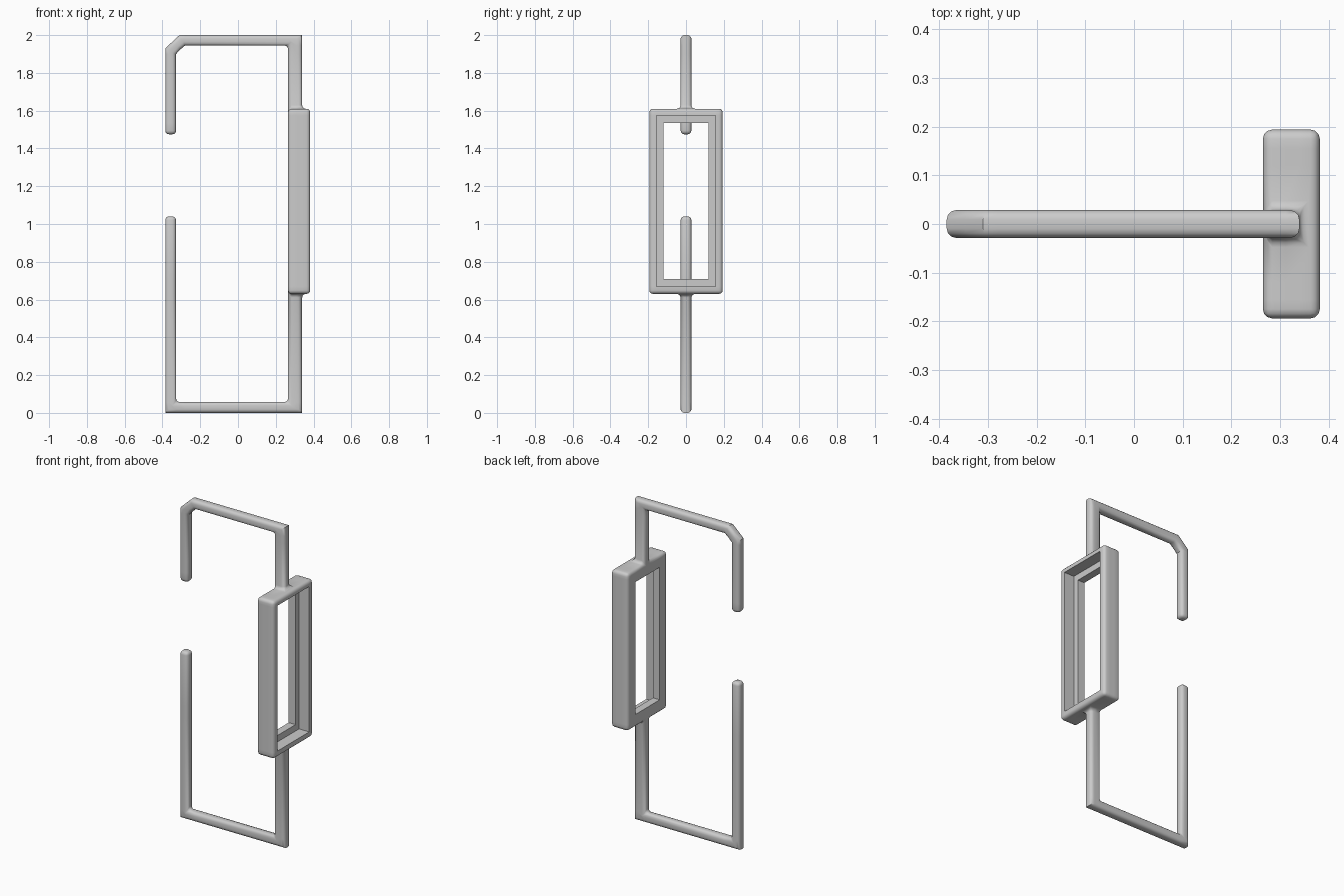
import bpy, bmesh, math
from itertools import product

if "Cube" in bpy.data.objects:
    bpy.data.objects.remove(bpy.data.objects["Cube"])

# Solid blocks (x0, x1, y0, y1, z0, z1)
B = 0.0285                                   # half thickness of the bars
SOLID = [
    (-0.385, -0.328, -B, B, 0.0, 1.04),      # lower left bar
    (-0.385, 0.34, -B, B, 0.0, 0.057),       # bottom bar
    (0.265, 0.34, -B, B, 0.0, 0.63),         # lower right bar
    (0.265, 0.382, -0.194, 0.194, 0.63, 1.61),  # rectangular holder
    (0.265, 0.34, -B, B, 1.61, 2.0),         # upper right bar
    (-0.385, 0.34, -B, B, 1.945, 2.0),       # top bar
    (-0.385, -0.328, -B, B, 1.475, 2.0),     # upper left bar
]
# Window through the holder and the wider recess on its outer side
HOLES = [
    (0.265, 0.382, -0.12, 0.12, 0.71, 1.535),
    (0.312, 0.382, -0.155, 0.155, 0.67, 1.575),
]

# Grid lines, with extra ones for the slanted top left corner
cuts = [sorted({b[i] for b in SOLID + HOLES for i in (2 * a, 2 * a + 1)} | extra)
        for a, extra in enumerate(({-0.28}, set(), {1.90}))]


def inside(c, boxes):
    return any(all(b[2 * a] < c[a] < b[2 * a + 1] for a in range(3)) for b in boxes)


cells = set()
for idx in product(*(range(len(c) - 1) for c in cuts)):
    mid = [(cuts[a][i] + cuts[a][i + 1]) / 2 for a, i in enumerate(idx)]
    if inside(mid, SOLID) and not inside(mid, HOLES):
        cells.add(idx)

# Slanted corner: grid points moved in the xz plane
SLANT = {
    (-0.385, 1.945): (-0.385, 1.93),
    (-0.385, 2.0): (-0.3475, 1.965),
    (-0.328, 2.0): (-0.31, 2.0),
    (-0.328, 1.945): (-0.304, 1.925),
}

bm = bmesh.new()
verts = {}


def vert(key):
    if key not in verts:
        x, y, z = (cuts[a][key[a]] for a in range(3))
        x, z = SLANT.get((x, z), (x, z))
        verts[key] = bm.verts.new((x, y, z))
    return verts[key]


# Outer skin of the solid cells
for cell in cells:
    for a, side in product(range(3), (0, 1)):
        near = list(cell)
        near[a] += 2 * side - 1
        if tuple(near) in cells:
            continue
        u, v = (a + 1) % 3, (a + 2) % 3
        ring = []
        for du, dv in ((0, 0), (1, 0), (1, 1), (0, 1)):
            k = list(cell)
            k[a] += side
            k[u] += du
            k[v] += dv
            ring.append(vert(tuple(k)))
        bm.faces.new(ring if side else ring[::-1])
bmesh.ops.recalc_face_normals(bm, faces=bm.faces[:])


# Round the outer edges; window edges and bar end corners stay crisp
def rounded(e):
    if e.calc_face_angle(0) < math.radians(60):
        return False
    if all(v.co.x > 0.2 and abs(v.co.y) < 0.16 and 0.66 < v.co.z < 1.58 for v in e.verts):
        return False
    p = (e.verts[0].co + e.verts[1].co) / 2
    along_y = abs(e.verts[0].co.y - e.verts[1].co.y) > 0.01
    return not (along_y and (p.z < 0.01 or p.z > 1.99))


bmesh.ops.bevel(bm, geom=[e for e in bm.edges if rounded(e)], offset=0.019,
                offset_type='OFFSET', segments=3, profile=0.5,
                affect='EDGES', clamp_overlap=False)

mesh = bpy.data.meshes.new("bar_frame_with_holder")
bm.to_mesh(mesh)
bm.free()
obj = bpy.data.objects.new("bar_frame_with_holder", mesh)
bpy.context.collection.objects.link(obj)

grey = bpy.data.materials.new("light_grey")
grey.diffuse_color = (0.6, 0.6, 0.6, 1)
grey.use_nodes = True
grey.node_tree.nodes["Principled BSDF"].inputs["Base Color"].default_value = grey.diffuse_color
mesh.materials.append(grey)

bpy.context.view_layer.objects.active = obj
obj.select_set(True)
bpy.ops.object.shade_smooth_by_angle(angle=math.radians(40))
